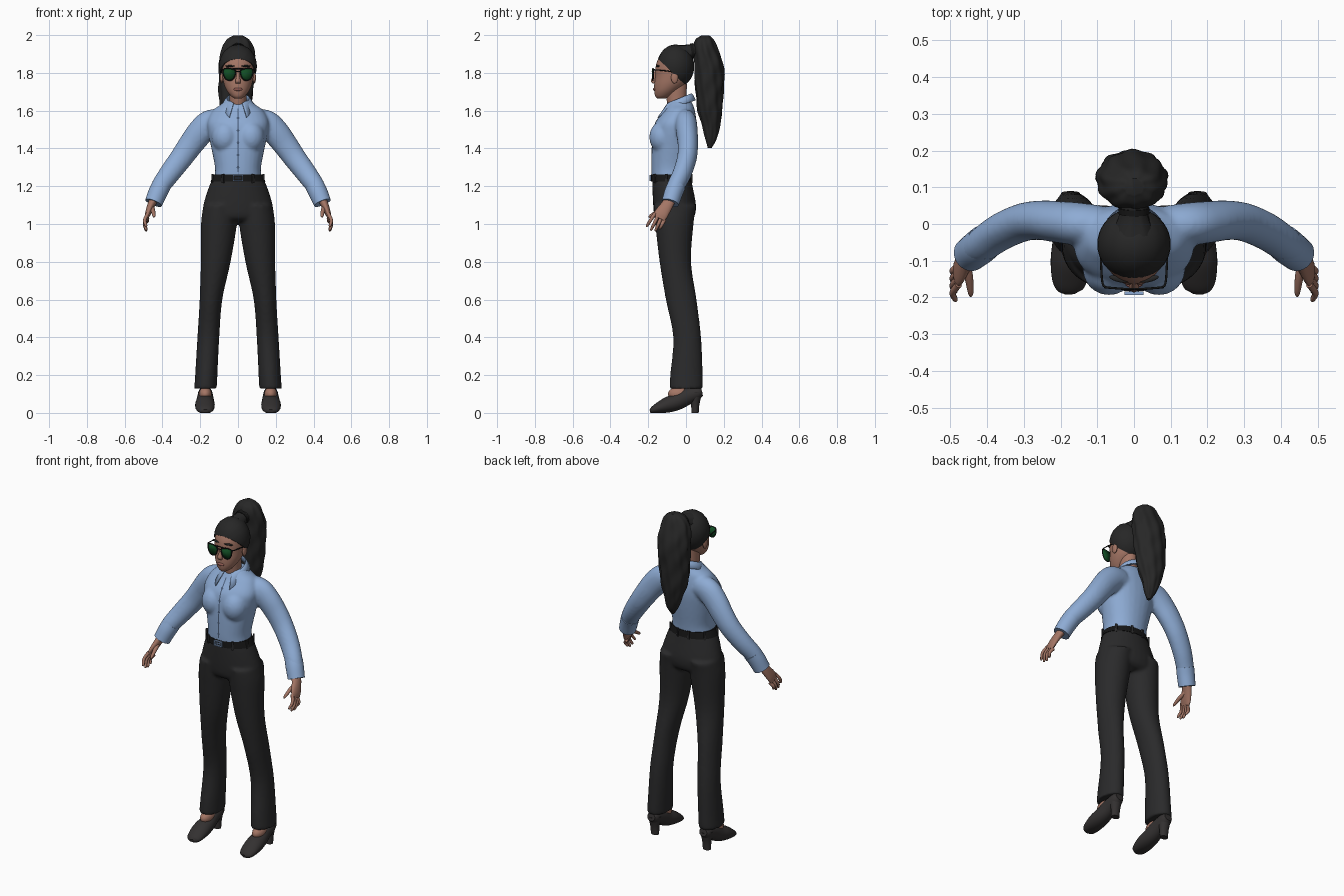
import bpy, bmesh
from math import sin, cos, pi, radians, atan2, copysign
from mathutils import Vector, Matrix

cube = bpy.data.objects.get("Cube")
if cube:
    bpy.data.objects.remove(cube, do_unlink=True)

X, Y, Z = Vector((1, 0, 0)), Vector((0, 1, 0)), Vector((0, 0, 1))
made = []


def material(name, *rgb):
    m = bpy.data.materials.new(name)
    m.use_nodes = True
    m.diffuse_color = (*rgb, 1)
    m.node_tree.nodes["Principled BSDF"].inputs["Base Color"].default_value = (*rgb, 1)
    return m


skin = material("skin", .37, .18, .13)
lip = material("lip", .29, .11, .09)
blue = material("shirt blue", .27, .41, .66)
seam = material("seam blue", .07, .11, .19)
cloth = material("trouser black", .023, .023, .024)
leather = material("shoe leather", .033, .03, .03)
hair = material("hair black", .02, .02, .02)
green = material("lens green", .006, .075, .018)
black = material("frame black", .008, .008, .008)


def smooth(pts, steps):
    """Catmull-Rom curve through tuples of any length."""
    p = [Vector(q) for q in pts]
    p = [p[0] * 2 - p[1]] + p + [p[-1] * 2 - p[-2]]
    out = []
    for a, b, c, d in zip(p, p[1:], p[2:], p[3:]):
        for k in range(steps):
            t = k / steps
            out.append((b * 2 + (c - a) * t + (a * 2 - b * 5 + c * 4 - d) * t * t
                        + (b * 3 - a - c * 3 + d) * t ** 3) * .5)
    return out + [p[-2]]


def loft(rings, bm=None, level=True, ref=Y, sides=28, steps=5, wave=0, power=1):
    """Skin over elliptical rings (x, y, z, half width, half depth)."""
    bm = bm or bmesh.new()
    path = smooth(rings, steps)
    rows = []
    for i, q in enumerate(path):
        c = Vector(q[:3])
        before, after = path[max(i - 1, 0)], path[min(i + 1, len(path) - 1)]
        t = Z if level else (Vector(after[:3]) - Vector(before[:3])).normalized()
        u = ref.cross(t).normalized()
        v = t.cross(u)
        row = []
        for k in range(sides):
            a = 2 * pi * k / sides
            s = 1 + wave * (sin(9 * a + 14 * c.z) + .7 * sin(5 * a - 45 * c.z))
            ca, sa = (copysign(abs(f) ** power, f) for f in (cos(a), sin(a)))
            w = c + u * ca * s * max(q[3], .001) + v * sa * s * max(q[4], .001)
            w.z = max(w.z, 0)
            row.append(bm.verts.new(w))
        rows.append(row)
    for r, s in zip(rows, rows[1:]):
        for k in range(sides):
            j = (k + 1) % sides
            bm.faces.new((r[k], r[j], s[j], s[k]))
    bm.faces.new(rows[0][::-1])
    bm.faces.new(rows[-1])
    return bm


def lev(z, rx, front, back, x=0):
    return (x, (front + back) / 2, z, rx, (back - front) / 2)


def tube(pts, r, bm=None, ref=Y, steps=4):
    return loft([(*p, r, r) for p in pts], bm, False, ref, 10, steps)


def ball(loc, size, bm=None, rot=None):
    bm = bm or bmesh.new()
    m = Matrix.LocRotScale(Vector(loc), rot, Vector(size))
    bmesh.ops.create_uvsphere(bm, u_segments=32, v_segments=20, radius=1, matrix=m)
    return bm


def box(loc, size, bm=None, turn=0):
    bm = bm or bmesh.new()
    m = Matrix.LocRotScale(Vector(loc), Matrix.Rotation(turn, 3, 'Z'), Vector(size))
    bmesh.ops.create_cube(bm, size=1, matrix=m)
    return bm


def finish(name, bm, mat, mirror=False, voxel=0, thick=0):
    bmesh.ops.recalc_face_normals(bm, faces=bm.faces[:])
    me = bpy.data.meshes.new(name)
    bm.to_mesh(me)
    bm.free()
    me.materials.append(mat)
    ob = bpy.data.objects.new(name, me)
    bpy.context.collection.objects.link(ob)
    made.append(ob)
    if thick:
        ob.modifiers.new("thickness", 'SOLIDIFY').thickness = thick
    if mirror:
        ob.modifiers.new("mirror", 'MIRROR').use_mirror_merge = False
    if voxel:
        r = ob.modifiers.new("blend", 'REMESH')
        r.mode, r.voxel_size, r.use_smooth_shade = 'VOXEL', voxel, True
        ob.modifiers.new("relax", 'SMOOTH').iterations = 4
    return ob


# Trousers: pelvis and two legs blended into one surface
bm = loft([lev(1.265, .122, -.178, .022), lev(1.2, .153, -.178, .035), lev(1.1, .184, -.174, .053),
           lev(1.04, .185, -.165, .045), lev(1.015, .15, -.14, .02)])
for s in (1, -1):
    loft([lev(1.1, .088, -.172, .055, s * .094), lev(1, .095, -.163, .04, s * .101),
          lev(.8, .079, -.14, .027, s * .118), lev(.6, .06, -.107, .056, s * .143),
          lev(.4, .058, -.068, .08, s * .157), lev(.2, .059, -.084, .089, s * .168),
          lev(.128, .06, -.088, .09, s * .172)], bm)
finish("trousers", bm, cloth, voxel=.01)

# Belt, loops and buckle
finish("belt", loft([lev(1.224, .146, -.184, .033), lev(1.262, .129, -.184, .028)], steps=1, sides=40), black)
bm = bmesh.new()
for deg in (35, 75, 125, 165, 195, 235, 285, 325):
    a = radians(deg)
    box((.14 * sin(a), -.077 - .109 * cos(a), 1.242), (.012, .01, .048), bm, a)
finish("belt_loops", bm, cloth)
bm = bmesh.new()
for s in (1, -1):
    box((s * .023, -.189, 1.243), (.006, .01, .032), bm)
    box((0, -.189, 1.243 + s * .013), (.046, .01, .006), bm)
box((0, -.189, 1.243), (.03, .008, .006), bm)
finish("buckle", bm, blue)

# Shirt: torso, bust and sleeves blended into one surface
bm = loft([lev(1.245, .124, -.182, .024), lev(1.3, .122, -.184, .03), lev(1.4, .141, -.182, .046),
           lev(1.48, .158, -.176, .056), lev(1.54, .163, -.162, .056), lev(1.6, .135, -.118, .047),
           lev(1.63, .095, -.1, .038), lev(1.652, .07, -.085, .026)], power=.92)
for s in (1, -1):
    ball((s * .068, -.122, 1.46), (.072, .072, .085), bm)
    loft([(s * .09, -.005, 1.545, .065, .055), (s * .15, 0, 1.53, .073, .058), (s * .2, .005, 1.485, .071, .057),
          (s * .25, .01, 1.42, .066, .054), (s * .3, .005, 1.35, .061, .052), (s * .36, -.02, 1.27, .056, .05),
          (s * .41, -.054, 1.2, .05, .047), (s * .437, -.074, 1.145, .045, .044)], bm, False)
shirt = finish("shirt", bm, blue, voxel=.009)
finish("cuff", loft([(.406, -.05, 1.203, .05, .049), (.425, -.066, 1.165, .05, .049),
                     (.447, -.083, 1.112, .047, .047)], level=False), blue, True)

# Front seam and buttons laid onto the shirt
bm = bmesh.new()
rungs = [[bm.verts.new((x, -.3, 1.275 + .012 * i)) for x in (-.003, .003)] for i in range(29)]
for (a, b), (c, d) in zip(rungs, rungs[1:]):
    bm.faces.new((a, b, d, c))
for i in range(5):
    m = Matrix.Translation((.0, -.3, 1.3 + .065 * i)) @ Matrix.Rotation(pi / 2, 4, 'X')
    bmesh.ops.create_circle(bm, cap_ends=True, segments=10, radius=.007, matrix=m)
wrap = finish("shirt_seam", bm, seam).modifiers.new("wrap", 'SHRINKWRAP')
wrap.target, wrap.wrap_method, wrap.wrap_mode = shirt, 'PROJECT', 'ABOVE_SURFACE'
wrap.use_project_y, wrap.offset = True, .003

# Collar: folded band, open and pointed at the front
bm = bmesh.new()
rows = []
for i in range(41):
    a = radians(22 + 316 * i / 40)
    tip, top = max(0, cos(a)) ** 4, 1.64 + .026 * (1 - cos(a))
    row = [(.056, .06, top - .03), (.06, .064, top), (.066, .07, top - .004),
           (.087 + .05 * tip, .087 + .05 * tip, top - .036 - .055 * tip)]
    rows.append([bm.verts.new((rx * sin(a), -.035 - ry * cos(a), z)) for rx, ry, z in row])
for r, s in zip(rows, rows[1:]):
    for k in range(3):
        bm.faces.new((r[k], r[k + 1], s[k + 1], s[k]))
finish("collar", bm, blue, thick=.006)

# Shoes and feet
bm = loft([(.173, .085, .112, .025, .022), (.173, .06, .106, .036, .036), (.173, 0, .084, .042, .045),
           (.174, -.05, .058, .048, .044), (.175, -.1, .042, .052, .041), (.175, -.15, .024, .048, .028),
           (.174, -.178, .013, .036, .018), (.173, -.19, .01, .015, .009)], None, False, Z)
loft([lev(0, .024, .028, .067, .173), lev(.05, .027, .026, .072, .173), lev(.11, .038, .01, .088, .173)], bm)
finish("shoe", bm, leather, True)
finish("foot", ball((.173, -.04, .1), (.034, .055, .037)), skin, True)

# Hands
bm = loft([(.44, -.078, 1.14, .024, .03), (.46, -.1, 1.1, .02, .032), (.477, -.13, 1.055, .015, .037),
           (.484, -.143, 1.03, .009, .033)], None, False)
for i in range(4):
    f = i / 3
    base = Vector((.478, -.165 + .05 * f, 1.055 - .035 * f))
    tip = Vector((.488, -.21 + .07 * f, .985 - .018 * sin(pi * f) - .012 * f))
    middle = base.lerp(tip, .5) + X * .011
    loft([(*base, .01, .01), (*middle, .009, .009), (*base.lerp(tip, .9), .007, .007),
          (*tip, .003, .003)], bm, False, sides=10)
loft([(.46, -.1, 1.095, .013, .014), (.45, -.145, 1.07, .011, .012), (.445, -.185, 1.045, .008, .008),
      (.445, -.197, 1.035, .003, .003)], bm, False, X, 10)
finish("hand", bm, skin, True)

# Neck, head, ears and face
finish("neck", loft([lev(1.58, .052, -.085, .012), lev(1.64, .045, -.1, .002), lev(1.74, .046, -.11, .005)]), skin)
bm = loft([lev(1.664, .018, -.152, -.11), lev(1.678, .038, -.163, -.075), lev(1.705, .059, -.168, -.04),
           lev(1.74, .074, -.168, -.002), lev(1.78, .082, -.163, .018), lev(1.82, .086, -.162, .028),
           lev(1.86, .085, -.153, .025), lev(1.9, .072, -.128, .01), lev(1.93, .04, -.09, -.03)], sides=36)
loft([(0, -.157, 1.815, .007, .008), (0, -.165, 1.785, .009, .01), (0, -.173, 1.757, .014, .013),
      (0, -.168, 1.744, .013, .008)], bm, sides=16)
for s in (1, -1):
    ball((s * .086, -.06, 1.775), (.009, .019, .031), bm)
finish("head", bm, skin)
finish("lips", ball((0, -.165, 1.713), (.023, .009, .009)), lip)
finish("brow", ball((.042, -.15, 1.836), (.026, .008, .005), rot=Matrix.Rotation(.25, 3, 'Z')), hair, True)

# Swept-back hair cap, cut along a slanted hairline
mid = Vector((0, -.055, 1.835))
bm = ball((0, 0, 0), (.1, .115, .098), rot=None)
for v in bm.verts:
    p = Vector((v.co.x, v.co.z, -v.co.y))
    p *= 1 + .012 * sin(14 * atan2(p.x, p.z))
    v.co = mid + p
cut = bmesh.ops.bisect_plane(bm, geom=bm.verts[:] + bm.edges[:] + bm.faces[:], clear_inner=True,
                             plane_co=(0, -.147, 1.874), plane_no=(0, .97, 1))
bmesh.ops.edgeloop_fill(bm, edges=[e for e in cut["geom_cut"] if isinstance(e, bmesh.types.BMEdge)])
finish("hair_cap", bm, hair)

# Ponytail with its tie
finish("ponytail_root", loft([(0, -.02, 1.9, .055, .05), (0, .035, 1.917, .038, .036),
                              (0, .09, 1.92, .06, .055)], None, False, Z, wave=.03), hair)
finish("hair_tie", loft([(0, .028, 1.915, .042, .04), (0, .044, 1.918, .042, .04)], None, False, Z), black)
finish("ponytail", loft([lev(1.402, .01, .115, .135), lev(1.45, .035, .103, .162, -.004),
                         lev(1.52, .055, .086, .18, -.01), lev(1.6, .079, .063, .192, -.012),
                         lev(1.7, .09, .052, .197, -.01), lev(1.78, .094, .045, .202, -.006),
                         lev(1.86, .095, .043, .192, -.005), lev(1.93, .084, .038, .167, -.003),
                         lev(1.975, .06, .05, .148), lev(1.997, .025, .08, .125)],
                        sides=64, steps=7, wave=.035), hair)

# Aviator sunglasses
outline = [(.014, 1.815), (.045, 1.824), (.074, 1.821), (.079, 1.8), (.068, 1.77), (.046, 1.759),
           (.024, 1.77), (.013, 1.797)]
rim = [(x, -.179 + .08 * x, z) for x, z in outline]
rim.append(rim[0])
bm = bmesh.new()
bm.faces.new([bm.verts.new(p) for p in smooth(rim, 4)[:-1]])
finish("lens", bm, green, True, thick=.003)
bm = tube(rim, .003)
tube([(.076, -.173, 1.817), (.086, -.16, 1.816), (.09, -.1, 1.81), (.09, -.05, 1.8)], .003, bm, Z)
finish("lens_frame", bm, black, True)
bm = tube([(-.03, -.177, 1.822), (.03, -.177, 1.822)], .0028)
tube([(-.016, -.179, 1.808), (.016, -.179, 1.808)], .0028, bm)
finish("glasses_bridge", bm, black)

# Smooth shading with sharp edges kept
bpy.ops.object.select_all(action='DESELECT')
for ob in made:
    ob.select_set(True)
bpy.context.view_layer.objects.active = made[0]
bpy.ops.object.shade_smooth_by_angle(angle=radians(40))
